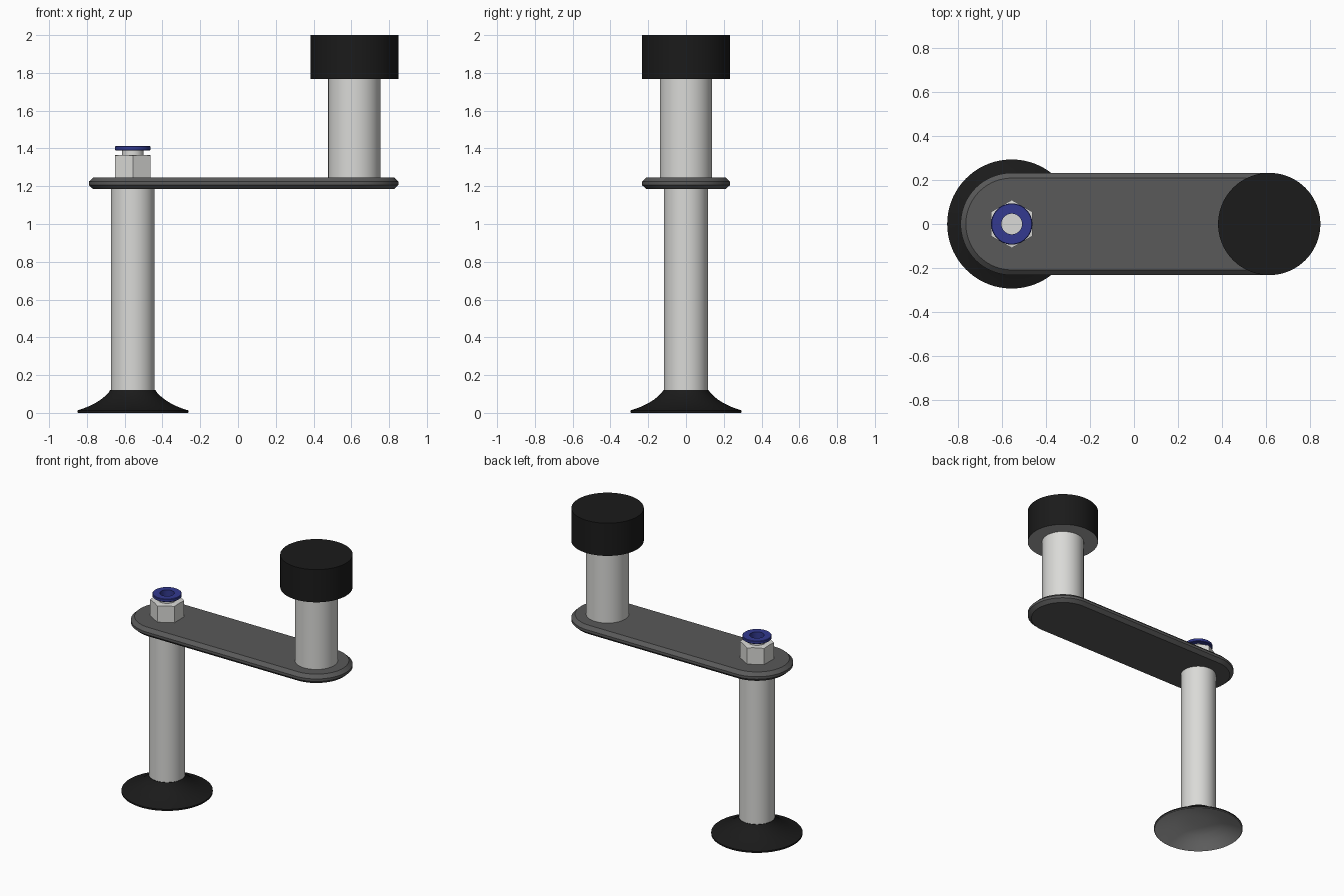
import bpy, math
from math import pi, cos, sin

if "Cube" in bpy.data.objects:
    bpy.data.objects.remove(bpy.data.objects["Cube"])

LEG_X, POST_X, SEG = -0.557, 0.616, 72


def material(name, rgb):
    m = bpy.data.materials.new(name)
    m.diffuse_color = (*rgb, 1)
    m.use_nodes = True
    m.node_tree.nodes["Principled BSDF"].inputs["Base Color"].default_value = m.diffuse_color
    return m


METAL = material("light metal", (0.70, 0.70, 0.68))
BLACK = material("black rubber", (0.0105, 0.0105, 0.0105))
PLATE = material("dark grey", (0.10, 0.10, 0.10))
UNDER = material("mid grey", (0.40, 0.40, 0.40))
BLUE = material("blue plastic", (0.033, 0.042, 0.28))


def loft(name, loops, mats, closed=False, rule=None):
    """Skin matching loops from first to last; cap both ends or join them."""
    n, k = len(loops[0]), len(loops)
    verts = [p for loop in loops for p in loop]
    faces = []
    for j in range(k if closed else k - 1):
        a, b = j * n, ((j + 1) % k) * n
        faces += [(a + i, a + (i + 1) % n, b + (i + 1) % n, b + i) for i in range(n)]
    if not closed:
        faces += [tuple(reversed(range(n))), tuple(range((k - 1) * n, k * n))]
    me = bpy.data.meshes.new(name)
    me.from_pydata(verts, [], faces)
    for m in mats:
        me.materials.append(m)
    me.update()
    if rule:
        for p in me.polygons:
            p.material_index = rule(p)
    ob = bpy.data.objects.new(name, me)
    bpy.context.collection.objects.link(ob)
    bpy.ops.object.select_all(action='DESELECT')
    ob.select_set(True)
    bpy.context.view_layer.objects.active = ob
    bpy.ops.object.shade_smooth_by_angle(angle=math.radians(25))
    return ob


def ring(x, r, z):
    return [(x + r * cos(2 * pi * i / SEG), r * sin(2 * pi * i / SEG), z) for i in range(SEG)]


def lathe(name, x, profile, mats, **kw):
    return loft(name, [ring(x, r, z) for r, z in profile], mats, **kw)


# Suction cup: flared black skirt with a hollow grey underside
skirt = [(0.012, 0.07), (0.06, 0.069), (0.11, 0.063), (0.16, 0.05), (0.21, 0.032),
         (0.25, 0.016), (0.29, 0.0), (0.294, 0.003), (0.294, 0.013), (0.26, 0.024),
         (0.23, 0.036), (0.2, 0.051), (0.17, 0.07), (0.145, 0.09), (0.128, 0.108),
         (0.119, 0.122), (0.05, 0.122)]
lathe("suction_cup", LEG_X, skirt, [BLACK, UNDER],
      rule=lambda p: 1 if p.normal.z < -0.75 else 0)

# Leg and upper post
lathe("leg", LEG_X, [(0.116, 0.118), (0.116, 1.19)], [METAL])
lathe("post", POST_X, [(0.1385, 1.24), (0.1385, 1.77)], [METAL])

# Knob: black drum with a grey underside
lathe("knob", POST_X, [(0.233, 1.768), (0.233, 2.0)], [BLACK, UNDER],
      rule=lambda p: 1 if p.normal.z < -0.5 else 0)


# Arm: round-ended plate with chamfered rims
def stadium(inset, z):
    r, half = 0.233 - inset, 36
    right = [(POST_X + r * cos(a), r * sin(a), z)
             for a in (-pi / 2 + pi * i / half for i in range(half + 1))]
    left = [(LEG_X - r * cos(a), -r * sin(a), z)
            for a in (-pi / 2 + pi * i / half for i in range(half + 1))]
    return right + left


loft("arm", [stadium(0.024, 1.184), stadium(0, 1.206),
             stadium(0, 1.224), stadium(0.024, 1.247)], [PLATE])


# Hex fitting: flats face the sides, top corners eased, neck and bore above
def hex_ring(base, slope):
    pts = []
    for i in range(SEG):
        a = 2 * pi * i / SEG
        r = 0.095 / cos((a + pi / 6) % (pi / 3) - pi / 6)
        pts.append((LEG_X + r * cos(a), r * sin(a), base - slope * (r - 0.095)))
    return pts


bore = [(0.094, 1.365), (0.058, 1.365), (0.058, 1.392), (0.05, 1.392), (0.05, 1.26)]
loft("hex_fitting", [hex_ring(1.24, 0), hex_ring(1.365, 0.2)]
     + [ring(LEG_X, r, z) for r, z in bore], [METAL])

# Release collar: flange with a sleeve lining the bore
lathe("release_collar", LEG_X,
      [(0.049, 1.262), (0.049, 1.39), (0.091, 1.39), (0.094, 1.393),
       (0.094, 1.409), (0.091, 1.412), (0.047, 1.412), (0.047, 1.262)], [BLUE], closed=True)
